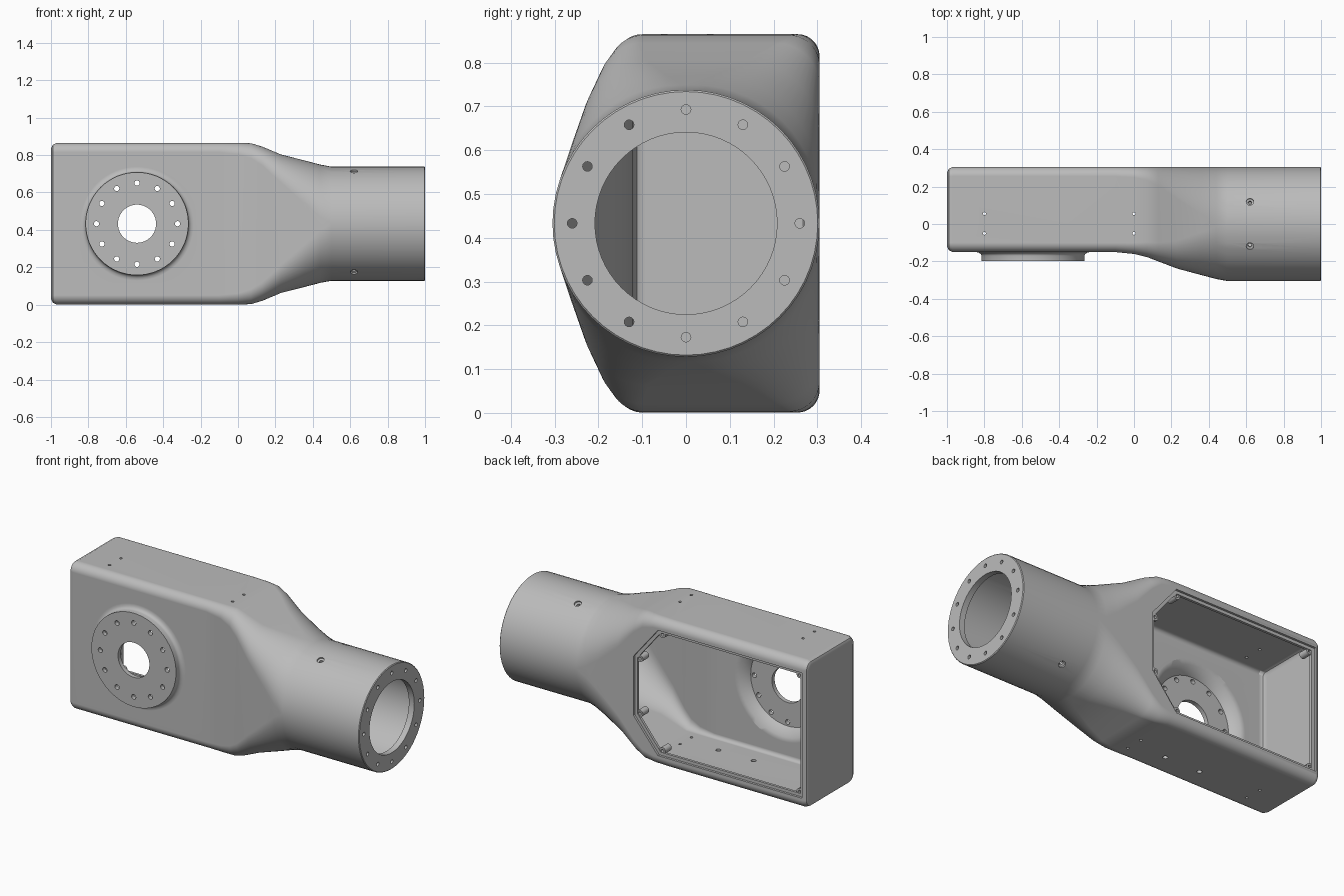
import bpy, bmesh
from math import sin, cos, pi, radians, sqrt
from mathutils import Vector

cube = bpy.data.objects.get("Cube")
if cube:
    bpy.data.objects.remove(cube, do_unlink=True)

MID = 0.433      # height of the main axis
BACK = 0.305     # back plane and barrel radius
WALL = 0.028
PAD_X = -0.54    # centre of the round front flange

metal = bpy.data.materials.new("cast_grey")
metal.use_nodes = True
GREY = (0.5, 0.5, 0.5, 1)
metal.diffuse_color = GREY
metal.node_tree.nodes["Principled BSDF"].inputs["Base Color"].default_value = GREY


def to_object(name, bm):
    bmesh.ops.remove_doubles(bm, verts=bm.verts, dist=1e-5)
    bmesh.ops.recalc_face_normals(bm, faces=bm.faces)
    mesh = bpy.data.meshes.new(name)
    bm.to_mesh(mesh)
    bm.free()
    mesh.materials.append(metal)
    ob = bpy.data.objects.new(name, mesh)
    bpy.context.collection.objects.link(ob)
    return ob


def bridge(bm, rings, capped=True):
    """Skin a list of point rings; without caps the list closes on itself."""
    loops = [[bm.verts.new(p) for p in ring] for ring in rings]
    n = len(loops[0])
    pairs = list(zip(loops, loops[1:]))
    if not capped:
        pairs.append((loops[-1], loops[0]))
    for a, b in pairs:
        for i in range(n):
            j = (i + 1) % n
            bm.faces.new((a[i], a[j], b[j], b[i]))
    if capped:
        bm.faces.new(loops[0])
        bm.faces.new(loops[-1])


def lathe(bm, profile, origin, axis, sides=16, capped=True):
    """Turn (radius, distance) pairs around an axis through origin."""
    q = Vector(axis).to_track_quat('Z', 'Y')
    turns = [2 * pi * i / sides for i in range(sides)]
    bridge(bm, [[Vector(origin) + q @ Vector((r * cos(t), r * sin(t), d)) for t in turns]
                for r, d in profile], capped)


def turned(name, profile, origin, axis, sides=64, capped=True):
    bm = bmesh.new()
    lathe(bm, profile, origin, axis, sides, capped)
    return to_object(name, bm)


def section(x, front, half, r_front, r_back, inset):
    """Rounded rectangle across the housing, shrunk by inset."""
    y0, y1, h = front + inset, BACK - inset, half - inset
    rf, rb = max(r_front - inset, 0.02), max(r_back - inset, 0.02)
    corners = [(y1 - rb, h - rb, rb, 0), (y0 + rf, h - rf, rf, 90),
               (y0 + rf, rf - h, rf, 180), (y1 - rb, rb - h, rb, 270)]
    steps = 14
    return [(x, cy + r * cos(a), MID + cz + r * sin(a))
            for cy, cz, r, start in corners
            for a in (radians(start + 90 * k / steps) for k in range(steps + 1))]


def boolean(target, cutter, operation='DIFFERENCE'):
    mod = target.modifiers.new("cut", 'BOOLEAN')
    mod.operation, mod.solver, mod.object = operation, 'EXACT', cutter
    cutter.hide_render = True
    deps = bpy.context.evaluated_depsgraph_get()
    mesh = bpy.data.meshes.new_from_object(target.evaluated_get(deps))
    target.modifiers.clear()
    target.data = mesh
    bpy.data.objects.remove(cutter, do_unlink=True)


def finish(ob):
    bpy.ops.object.select_all(action='DESELECT')
    ob.select_set(True)
    bpy.context.view_layer.objects.active = ob
    bpy.ops.object.shade_smooth_by_angle(angle=radians(30))
    mod = ob.modifiers.new("normals", 'WEIGHTED_NORMAL')
    mod.keep_sharp = True


# Stations along x: front y, half height, front and back corner radius, inset
BOX = (-0.15, 0.432, 0.05, 0.05)
TUBE = (-BACK, BACK, BACK, BACK)
stations = [
    (-1.0, *BOX, 0.03), (-0.99, *BOX, 0.01), (-0.97, *BOX, 0), (-0.1, *BOX, 0),
    (0.0, -0.16, 0.432, 0.06, 0.055, 0),
    (0.07, -0.177, 0.43, 0.08, 0.07, 0),
    (0.13, -0.2, 0.412, 0.1, 0.1, 0),
    (0.23, -0.238, 0.37, 0.15, 0.17, 0),
    (0.36, -0.273, 0.337, 0.23, 0.25, 0),
    (0.44, -0.294, 0.316, 0.28, 0.285, 0),
    (0.5, *TUBE, 0), (0.996, *TUBE, 0), (1.0, *TUBE, 0.004)]

# Outer housing with the raised front flange
bm = bmesh.new()
bridge(bm, [section(*s) for s in stations])
body = to_object("housing", bm)
pad = turned("flange_pad", [(0.305, 0.13), (0.305, 0.15), (0.29, 0.153), (0.28, 0.16),
                            (0.275, 0.17), (0.275, 0.197)], (PAD_X, 0, MID), (0, -1, 0))
boolean(body, pad, 'UNION')

# Hollow interior, leaving a ring at the barrel mouth
bm = bmesh.new()
bridge(bm, [section(x + WALL if x < -0.9 else min(x, 0.965), *shape, inset + WALL)
            for x, *shape, inset in stations[:-1]])
boolean(body, to_object("cavity", bm))
boolean(body, turned("barrel_bore", [(0.208, 0.9), (0.208, 1.1)], (0, 0, MID), (1, 0, 0)))
boolean(body, turned("flange_pocket", [(0.31, 0.1), (0.31, 0.122), (0.285, 0.13), (0.255, 0.15),
                                       (0.24, 0.172)], (PAD_X, 0, MID), (0, -1, 0)))
boolean(body, turned("flange_hole", [(0.102, 0.1), (0.102, 0.3)], (PAD_X, 0, MID), (0, -1, 0)))


# Back opening with a shallow seat for a cover
def opening_outline(grow):
    top = [(-0.95 - grow, 0.35 + grow), (-0.04 + grow / 2, 0.35 + grow),
           (0.11 + grow, 0.165 + grow / 2)]
    return top + [(x, -z) for x, z in reversed(top)]


for name, grow, start in (("opening", 0, 0.2), ("cover_seat", 0.018, 0.292)):
    bm = bmesh.new()
    bridge(bm, [[(x, y, MID + z) for x, z in opening_outline(grow)] for y in (start, 0.4)])
    boolean(body, to_object(name, bm))

# Bolt circles, wall holes and countersunk barrel holes
bm = bmesh.new()
for i in range(12):
    c, s = cos(i * pi / 6), sin(i * pi / 6)
    lathe(bm, [(0.014, 0.12), (0.014, 0.25)], (PAD_X + 0.217 * c, 0, MID + 0.217 * s), (0, -1, 0))
    lathe(bm, [(0.011, 0.93), (0.011, 1.05)], (0, 0.26 * c, MID + 0.26 * s), (1, 0, 0))
for x in (-0.8, 0):
    for y in (-0.05, 0.055):
        for start in (-0.1, 0.8):
            lathe(bm, [(0.008, start), (0.008, start + 0.17)], (x, y, 0), (0, 0, 1))
for x in (-0.44, -0.21):
    lathe(bm, [(0.014, -0.1), (0.014, 0.1)], (x, 0, 0), (0, 0, 1))
for up, angle in ((1, 23), (-1, 32)):
    for side in (-1, 1):
        a = radians(angle)
        lathe(bm, [(0.01, 0.25), (0.01, 0.292), (0.02, 0.296), (0.02, 0.33)],
              (0.62, 0, MID), (0, side * sin(a), up * cos(a)))
boolean(body, to_object("bolt_holes", bm))
finish(body)

# Screw bosses just inside the corners of the opening
for i, (x, z) in enumerate(opening_outline(0)):
    toward = Vector((-0.4 - x, -z)).normalized() * 0.012
    boss = turned(f"cover_boss_{i + 1}",
                  [(0.009, 0.23), (0.02, 0.23), (0.02, 0.288), (0.009, 0.288)],
                  (x + toward.x, 0, MID + z + toward.y), (0, 1, 0), 20, capped=False)
    finish(boss)
